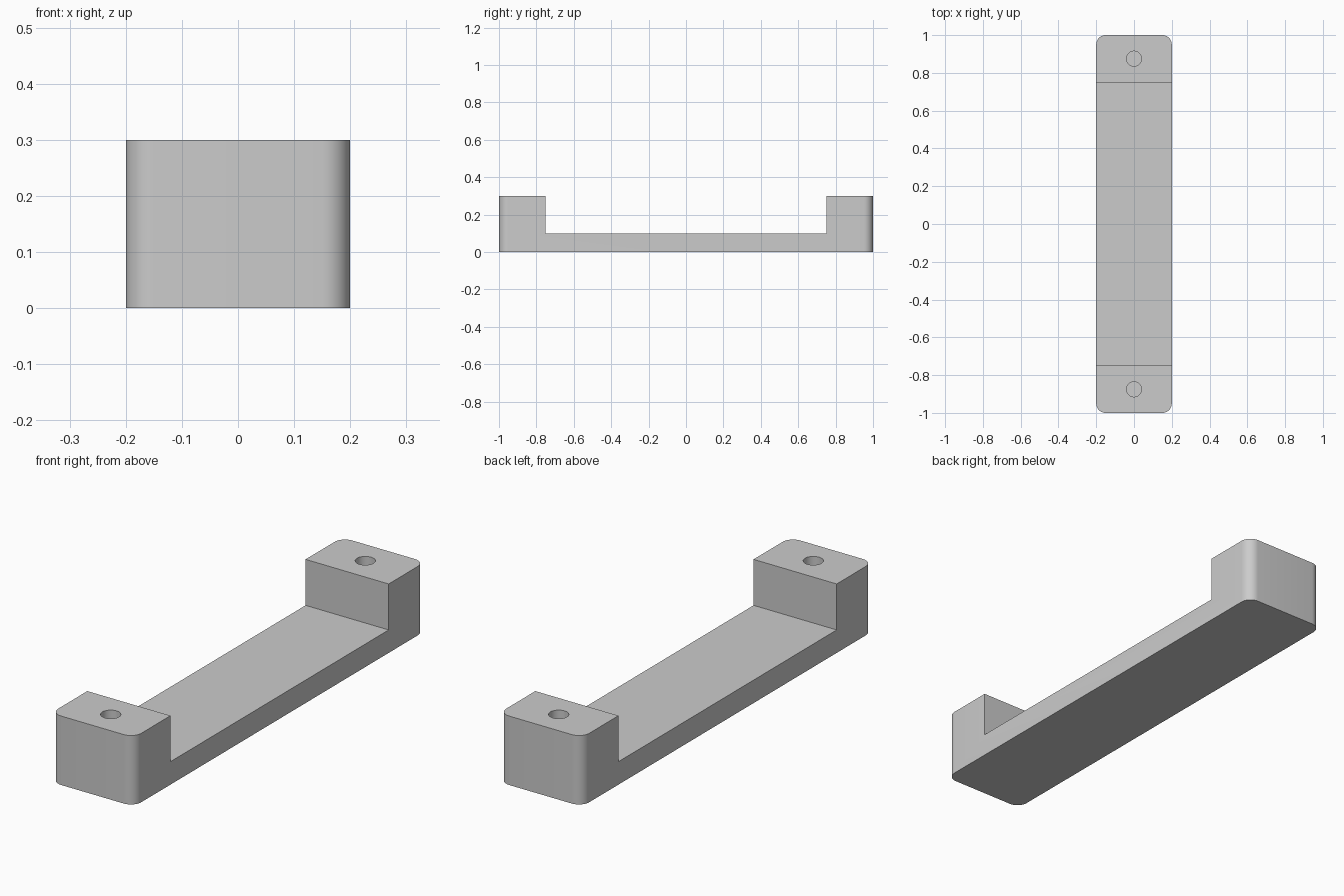
import bpy, bmesh, math

HALF_WIDTH, HALF_LENGTH, INNER = 0.2, 1.0, 0.75
BASE_TOP, END_TOP = 0.1, 0.3
CORNER, HOLE_RADIUS, HOLE_FLOOR = 0.05, 0.04, 0.1

cube = bpy.data.objects.get("Cube")
if cube:
    bpy.data.objects.remove(cube, do_unlink=True)

grey = bpy.data.materials.new("plain grey")
grey.use_nodes = True
colour = (0.6, 0.6, 0.6, 1)
grey.diffuse_color = colour
grey.node_tree.nodes["Principled BSDF"].inputs["Base Color"].default_value = colour

# Handle body: side profile extruded across the width
profile = [(-HALF_LENGTH, 0), (HALF_LENGTH, 0), (HALF_LENGTH, END_TOP), (INNER, END_TOP),
           (INNER, BASE_TOP), (-INNER, BASE_TOP), (-INNER, END_TOP), (-HALF_LENGTH, END_TOP)]
bm = bmesh.new()
side = bm.faces.new([bm.verts.new((-HALF_WIDTH, y, z)) for y, z in profile])
extruded = bmesh.ops.extrude_face_region(bm, geom=[side])["geom"]
bmesh.ops.translate(bm, vec=(2 * HALF_WIDTH, 0, 0),
                    verts=[v for v in extruded if isinstance(v, bmesh.types.BMVert)])

# Rounded upright corners at both ends
corners = [e for e in bm.edges
           if all(abs(v.co.y) > HALF_LENGTH - 0.01 for v in e.verts)
           and abs(e.verts[0].co.z - e.verts[1].co.z) > 0.1]
bmesh.ops.bevel(bm, geom=corners, offset=CORNER, segments=10, profile=0.5, affect='EDGES')
bmesh.ops.recalc_face_normals(bm, faces=bm.faces)
mesh = bpy.data.meshes.new("handle_body")
bm.to_mesh(mesh)
bm.free()
body = bpy.data.objects.new("handle_body", mesh)
bpy.context.collection.objects.link(body)
mesh.materials.append(grey)
bpy.context.view_layer.objects.active = body

# Blind screw holes in the raised ends
depth = END_TOP + 0.1 - HOLE_FLOOR
for sign in (-1, 1):
    bpy.ops.mesh.primitive_cylinder_add(vertices=40, radius=HOLE_RADIUS, depth=depth,
                                        location=(0, sign * 0.875, HOLE_FLOOR + depth / 2))
    cutter = bpy.context.object
    cutter.name = "hole_cutter"
    cutter.hide_render = True
    cutter.data.materials.append(grey)
    bpy.context.view_layer.objects.active = body
    cut = body.modifiers.new("screw_hole", 'BOOLEAN')
    cut.operation = 'DIFFERENCE'
    cut.solver = 'EXACT'
    cut.object = cutter
    bpy.ops.object.modifier_apply(modifier=cut.name)
    bpy.data.objects.remove(cutter, do_unlink=True)

# Smooth curved walls, crisp edges
bpy.ops.object.select_all(action='DESELECT')
body.select_set(True)
bpy.context.view_layer.objects.active = body
bpy.ops.object.shade_smooth_by_angle(angle=math.radians(30))
